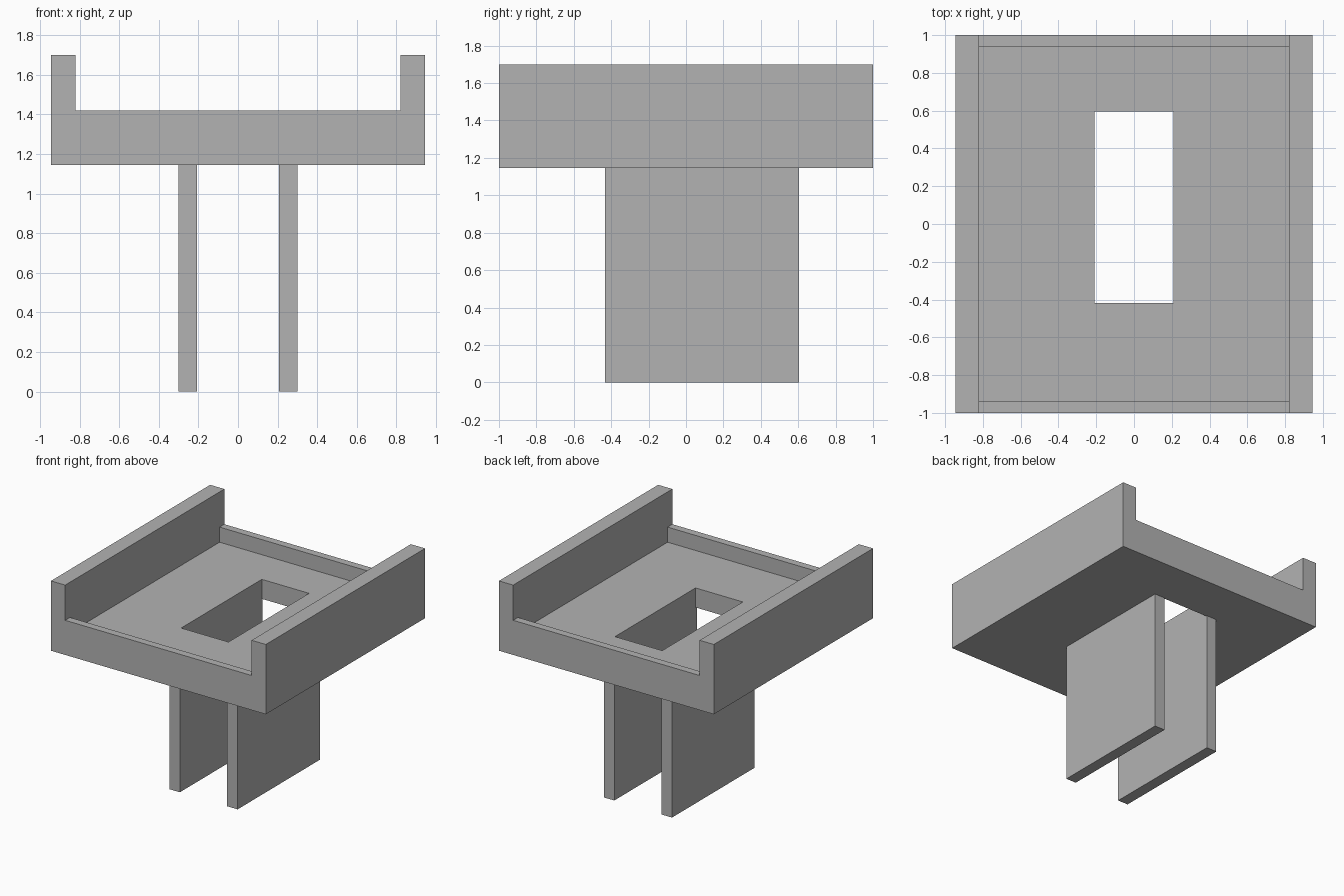
import bpy
import bmesh
from mathutils import Vector

default = bpy.data.objects.get("Cube")
if default:
    bpy.data.objects.remove(default, do_unlink=True)

grey = bpy.data.materials.new("plain_grey")
grey.use_nodes = True
colour = (0.45, 0.45, 0.45, 1)
grey.diffuse_color = colour
grey.node_tree.nodes["Principled BSDF"].inputs["Base Color"].default_value = colour


def box(name, low, high):
    """Box between two opposite corners."""
    low, high = Vector(low), Vector(high)
    bm = bmesh.new()
    bmesh.ops.create_cube(bm, size=1)
    bmesh.ops.scale(bm, vec=high - low, verts=bm.verts)
    bmesh.ops.translate(bm, vec=(low + high) / 2, verts=bm.verts)
    mesh = bpy.data.meshes.new(name)
    bm.to_mesh(mesh)
    bm.free()
    mesh.materials.append(grey)
    obj = bpy.data.objects.new(name, mesh)
    bpy.context.collection.objects.link(obj)
    return obj


def cut(target, low, high):
    """Carve a box out of the target."""
    cutter = box("cutter", low, high)
    cutter.hide_render = True
    mod = target.modifiers.new("cut", "BOOLEAN")
    mod.operation = "DIFFERENCE"
    mod.solver = "EXACT"
    mod.object = cutter
    bpy.context.view_layer.objects.active = target
    bpy.ops.object.modifier_apply(modifier=mod.name)
    bpy.data.objects.remove(cutter, do_unlink=True)


# Main levels and widths
base, floor, rim, top = 1.145, 1.30, 1.42, 1.70
half_width, inner = 0.945, 0.82
slot = 0.208

# Tray: tall side walls, low end rims, sunken floor and a slot through it
tray = box("tray", (-half_width, -1, base), (half_width, 1, top))
cut(tray, (-inner, -2, rim), (inner, 2, 2))
cut(tray, (-inner, -0.94, floor), (inner, 0.94, 1.6))
cut(tray, (-slot, -0.417, 1), (slot, 0.596, 1.5))

# Two upright support panels beside the slot
for side, name in ((1, "left_support"), (-1, "right_support")):
    x = sorted((side * slot, side * 0.3))
    box(name, (x[0], -0.433, 0), (x[1], 0.604, base))
